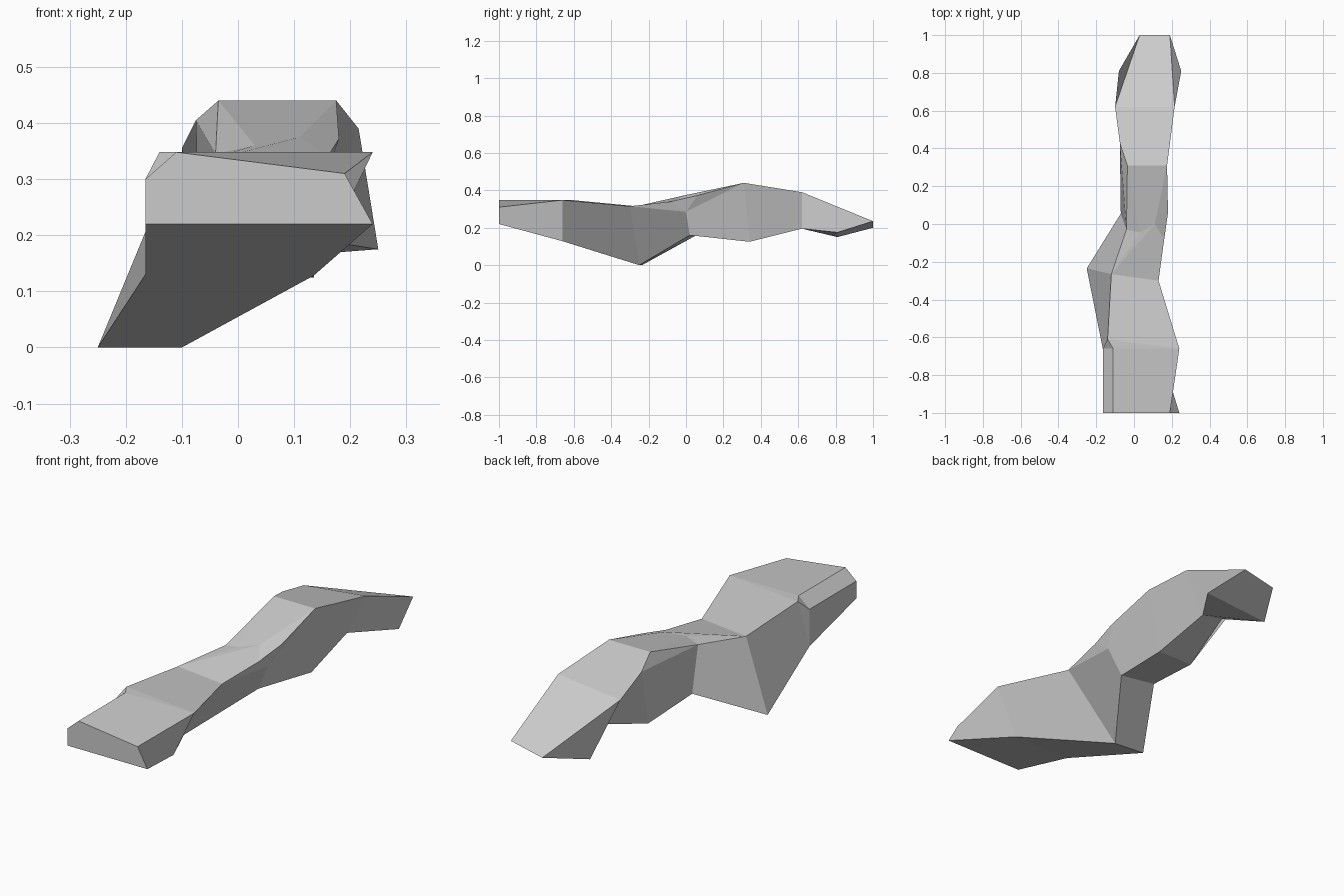
import bpy
import bmesh

cube = bpy.data.objects.get("Cube")
if cube:
    bpy.data.objects.remove(cube)

grey = bpy.data.materials.new("stone grey")
grey.use_nodes = True
colour = (0.6, 0.6, 0.6, 1)
grey.diffuse_color = colour
grey.node_tree.nodes["Principled BSDF"].inputs["Base Color"].default_value = colour

bm = bmesh.new()


def point(x, y, z):
    return bm.verts.new((x, y, z))


def face(corners):
    """Make a face, dropping repeated corners."""
    unique = list(dict.fromkeys(corners))
    if len(unique) > 2:
        bm.faces.new(unique)


def bridge(first, second):
    """Join two closed rings; a repeated corner closes a quad to a triangle."""
    count = len(first)
    for i in range(count):
        j = (i + 1) % count
        face([first[i], first[j], second[j], second[i]])


# Front block: rings run bottom left, over the top, to bottom right
front = [point(x, -1, z) for x, z in
         ((-.165, .22), (-.165, .30), (-.11, .348), (.19, .31), (.24, .22))]
block = [point(x, -.66, z) for x, z in
         ((-.165, .13), (-.165, .30), (-.11, .348), (.24, .348), (.135, .128))]
shoulder = point(-.14, -.61, .348)
block_end = [block[0], shoulder, shoulder, block[3], block[4]]

# Lowest section, where the underside touches the ground
foot_left = point(-.25, -.235, 0)
foot_right = point(-.10, -.25, 0)
foot_top_left = point(-.12, -.265, .315)
foot_top_right = point(.13, -.30, .315)
foot = [foot_left, foot_top_left, foot_top_left, foot_top_right, foot_right]

# Creased neck in the middle
neck_left = point(-.07, .055, .16)
neck_right = point(.09, .02, .16)
neck_side = point(-.04, -.03, .345)
fold = point(-.06, -.14, .335)
crease = point(.03, -.045, .36)
peak = point(.11, 0, .375)
notch_front = point(.16, -.08, .34)
notch_back = point(.18, .06, .372)
notch_low = point(.15, 0, .285)
neck_front = [neck_left, neck_side, fold, crease, peak,
              notch_front, notch_low, neck_right]
neck_back = [neck_left, neck_side, neck_side, crease, peak,
             notch_back, notch_low, neck_right]
foot_back = [foot_left] + [foot_top_left] * 4 + [foot_top_right] * 2 + [foot_right]

# Rear hump
hump = [point(*p) for p in
        ((-.045, .34, .125), (-.075, .43, .405), (-.035, .31, .44),
         (.175, .31, .44), (.135, .34, .125))]
low_left, side_left, top_left, top_right, low_right = hump
hump_front = [low_left, side_left, top_left, top_left,
              top_right, top_right, top_right, low_right]

# Tapering rear end
slope_top = point(-.10, .62, .355)
slope = [point(.01, .62, .215), slope_top, slope_top,
         point(.215, .62, .39), point(.12, .62, .195)]
tip_left = point(.03, 1, .20)
tip = [point(-.08, .81, .15), tip_left, tip_left,
       point(.19, 1, .235), point(.25, .81, .175)]

for first, second in ((front, block), (block, block_end), (block_end, foot),
                      (foot_back, neck_front), (neck_front, neck_back),
                      (neck_back, hump_front), (hump, slope), (slope, tip)):
    bridge(first, second)
face(front)
face(tip)

bmesh.ops.recalc_face_normals(bm, faces=bm.faces[:])
mesh = bpy.data.meshes.new("rock_ridge")
bm.to_mesh(mesh)
bm.free()
mesh.materials.append(grey)
ridge = bpy.data.objects.new("rock_ridge", mesh)
bpy.context.collection.objects.link(ridge)
